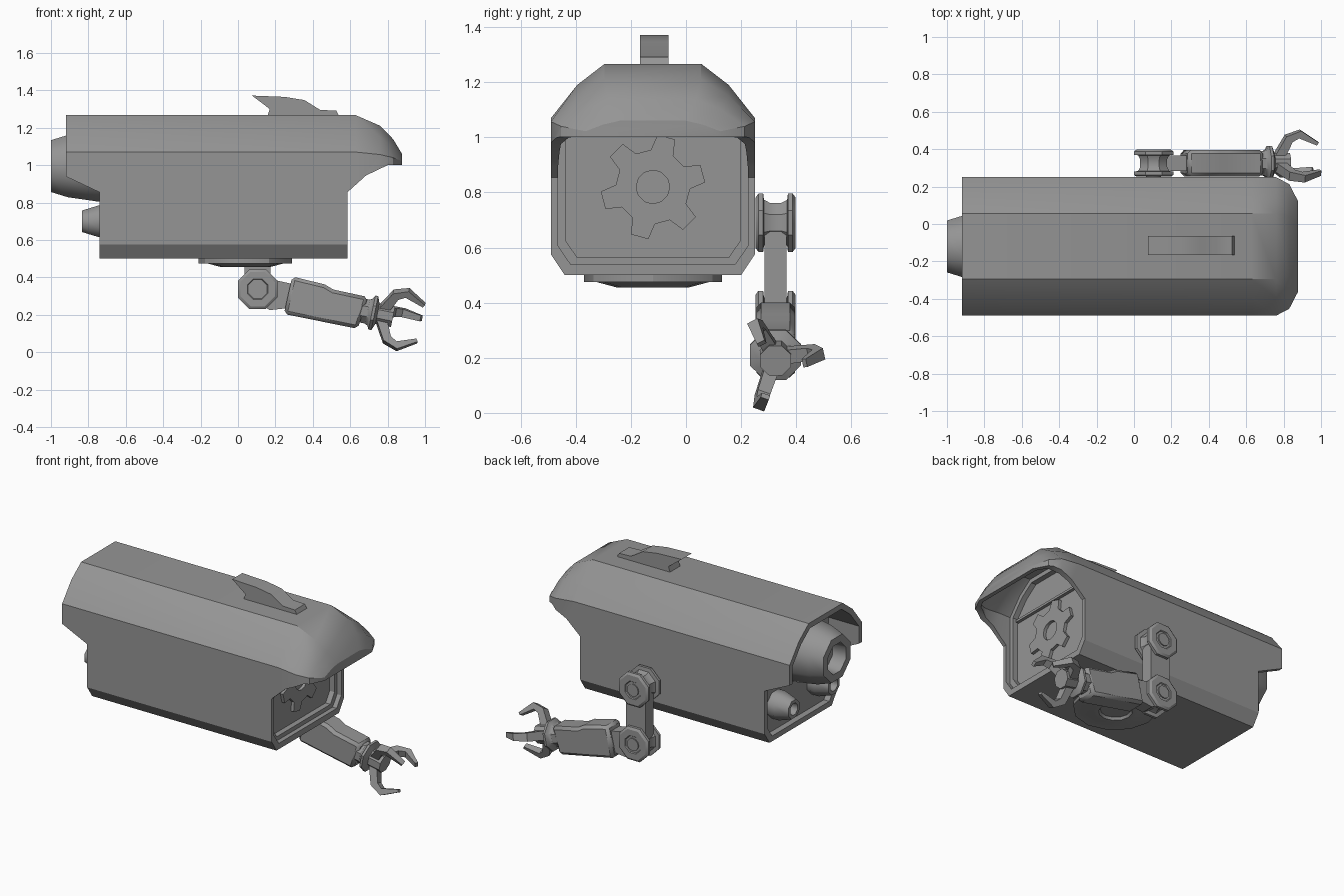
import bpy, bmesh
from math import cos, sin, pi, radians
from mathutils import Vector

if "Cube" in bpy.data.objects:
    bpy.data.objects.remove(bpy.data.objects["Cube"])

grey = bpy.data.materials.new("plain_grey")
grey.use_nodes = True
COLOUR = (0.3, 0.3, 0.3, 1)
grey.diffuse_color = COLOUR
grey.node_tree.nodes["Principled BSDF"].inputs["Base Color"].default_value = COLOUR

MID = -0.12    # centre line of the body
ARM = 0.325    # centre line of the arm


def loft(name, rings, smooth=30, closed=False):
    """Skin equal-sized rings; cap the ends, or join last to first."""
    bm = bmesh.new()
    rows = [[bm.verts.new(p) for p in ring] for ring in rings]
    pairs = list(zip(rows, rows[1:]))
    if closed:
        pairs.append((rows[-1], rows[0]))
    else:
        bm.faces.new(rows[0])
        bm.faces.new(rows[-1])
    n = len(rows[0])
    for a, b in pairs:
        for i in range(n):
            j = (i + 1) % n
            bm.faces.new((a[i], a[j], b[j], b[i]))
    bmesh.ops.recalc_face_normals(bm, faces=bm.faces)
    mesh = bpy.data.meshes.new(name)
    bm.to_mesh(mesh)
    bm.free()
    mesh.materials.append(grey)
    ob = bpy.data.objects.new(name, mesh)
    bpy.context.collection.objects.link(ob)
    shade(ob, smooth)
    return ob


def shade(ob, angle):
    bpy.ops.object.select_all(action="DESELECT")
    ob.select_set(True)
    bpy.context.view_layer.objects.active = ob
    bpy.ops.object.shade_smooth_by_angle(angle=radians(angle))


def prism(name, outline, y, half):
    """Extrude an x-z outline sideways."""
    return loft(name, [[(px, y + s * half, pz) for px, pz in outline] for s in (-1, 1)])


def lathe(name, profile, centre, axis, sides=8, smooth=30):
    """Turn (distance along axis, radius) pairs around an axis."""
    axis = Vector(axis).normalized()
    side = axis.orthogonal().normalized()
    up = axis.cross(side)
    turns = [2 * pi * (i + 0.5) / sides for i in range(sides)]
    rings = [[Vector(centre) + axis * d + (side * cos(t) + up * sin(t)) * r for t in turns]
             for d, r in profile]
    return loft(name, rings, smooth)


def combine(ob, cutter, operation):
    mod = ob.modifiers.new(operation, "BOOLEAN")
    mod.operation = operation
    mod.solver = "EXACT"
    mod.object = cutter
    bpy.context.view_layer.objects.active = ob
    bpy.ops.object.modifier_apply(modifier=mod.name)
    bpy.data.objects.remove(cutter)


# Body cross-section: right half, then mirrored
HALF = [(0.32, 0.5), (0.37, 0.575), (0.37, 1.07), (0.275, 1.19), (0.175, 1.267)]
SECTION = HALF + [(-y, z) for y, z in reversed(HALF)]


def section(x, wide=1, top=1, shrink_y=1, shrink_z=1):
    ring = []
    for y, z in SECTION:
        if z > 1.01:
            z = 1.01 + (z - 1.01) * top
        ring.append((x, MID + y * wide * shrink_y, 0.88 + (z - 0.88) * shrink_z))
    return ring


# Body shell with a rounded nose hood, trimmed to its side outline
body = loft("body_shell", [section(-0.92), section(0.63), section(0.76, 1, 0.78),
                           section(0.83, 0.9, 0.5), section(0.876, 0.66, 0.2)])
outline = [(-1, 1.4), (1, 1.4), (1, 1.005), (0.8, 1.0), (0.685, 0.945), (0.585, 0.855),
           (0.585, 0.4), (-0.74, 0.4), (-0.74, 0.855), (-0.921, 0.94), (-1, 0.97)]
combine(body, prism("trim", outline, MID, 1), "INTERSECT")
cavity = [section(x, w, t, 0.93, 0.9) for x, w, t in
          ((0.555, 1, 1), (0.63, 1, 1), (0.75, 0.97, 0.72), (0.82, 0.85, 0.4), (0.85, 0.7, 0.2))]
combine(body, loft("front_cavity", cavity), "DIFFERENCE")
combine(body, loft("panel_recess", [section(x, 1, 1, 0.86, 0.83) for x in (0.52, 0.6)]),
        "DIFFERENCE")
combine(body, loft("rear_cavity", [section(x, 1, 1, 0.92, 0.91) for x in (-1.1, -0.7)]),
        "DIFFERENCE")
shade(body, 45)
for edge in body.data.edges:   # crisp lower chamfers
    if all(body.data.vertices[v].co.z < 0.6 for v in edge.vertices):
        edge.use_edge_sharp = True

# Gear emblem plate on the front panel, with a round hole
gear_out, gear_in = [], []
for tooth in range(6):
    for offset, radius in ((-18, 0.135), (-10, 0.19), (10, 0.19), (18, 0.135)):
        a = radians(15 + 60 * tooth + offset)
        gear_out.append((MID + radius * cos(a), 0.82 + radius * sin(a)))
        gear_in.append((MID + 0.06 * cos(a), 0.82 + 0.06 * sin(a)))
loft("gear_plate", [[(x, y, z) for y, z in ring] for ring, x in
     ((gear_out, 0.515), (gear_out, 0.54), (gear_in, 0.54), (gear_in, 0.515))], closed=True)
prism("panel_bar", [(0.515, 1.01), (0.54, 1.01), (0.54, 1.025), (0.515, 1.025)], MID, 0.31)

# Rear nozzles
lathe("main_nozzle", [(0, 0.205), (0.06, 0.205), (0.22, 0.18), (0.31, 0.15), (0.31, 0.1),
                      (0.22, 0.09)], (-0.69, MID, 0.995), (-1, 0, 0), 8, 50)
for label, y in (("left", 0.085), ("right", -0.325)):
    lathe(label + "_small_nozzle", [(0, 0.09), (0.06, 0.09), (0.145, 0.062), (0.145, 0.04),
                                    (0.1, 0.035)], (-0.69, y, 0.7), (-1, 0, 0), 8, 50)

# Round hatch under the body
lathe("belly_hatch", [(-0.02, 0.25), (0.025, 0.25), (0.025, 0.205), (0.045, 0.13),
                      (0.045, 0.1), (0.03, 0.09)], (0.04, MID, 0.5), (0, 0, -1), 12)

# Fin on the roof
prism("roof_fin", [(0.155, 1.255), (0.17, 1.3), (0.075, 1.372), (0.25, 1.365), (0.355, 1.348),
                   (0.44, 1.295), (0.525, 1.292), (0.545, 1.255)], MID + 0.005, 0.052)

# Arm joints: spools with flanges, waist and hub caps
HALF_SPOOL = [(-0.066, 0.04), (-0.066, 0.055), (-0.072, 0.06), (-0.072, 0.1), (-0.062, 0.115),
              (-0.045, 0.115), (-0.042, 0.09), (-0.02, 0.078)]
SPOOL = HALF_SPOOL + [(-d, r) for d, r in reversed(HALF_SPOOL)]
for label, z in (("shoulder", 0.69), ("elbow", 0.337)):
    lathe(label + "_joint", SPOOL, (0.105, ARM, z), (0, 1, 0))
    lathe(label + "_hub", [(-0.073, 0.04), (0.073, 0.04)], (0.105, ARM, z), (0, 1, 0), 12)
prism("upper_arm", [(0.035, 0.337), (0.175, 0.337), (0.175, 0.69), (0.035, 0.69)], ARM, 0.04)
prism("forearm_neck", [(0.1, 0.4), (0.187, 0.388), (0.29, 0.365), (0.26, 0.235),
                       (0.17, 0.225), (0.1, 0.27)], ARM, 0.042)

# Forearm with chamfered rims
forearm = prism("forearm", [(0.29, 0.405), (0.465, 0.362), (0.51, 0.335), (0.695, 0.295),
                            (0.64, 0.125), (0.245, 0.205)], ARM, 0.07)
bevel = forearm.modifiers.new("chamfer", "BEVEL")
bevel.width = 0.018
bevel.segments = 1
bevel.angle_limit = radians(60)

# Wrist and palm along the forearm axis
palm = Vector((0.775, ARM, 0.2))
along = Vector((0.98, 0, -0.2)).normalized()
across = Vector((0, 1, 0))
above = along.cross(across) * -1
if above.z < 0:
    above = -above
lathe("wrist", [(-0.13, 0.07), (-0.085, 0.07), (-0.07, 0.08), (-0.06, 0.1), (-0.045, 0.1),
                (-0.03, 0.06), (0.055, 0.06)], palm, along)

# Three bent claws around the palm
CLAW = [(-0.03, 0.04), (0.03, 0.15), (0.11, 0.18), (0.21, 0.115), (0.2, 0.1),
        (0.1, 0.14), (0.065, 0.12), (0.03, 0.04)]
for number, angle in enumerate((12, 118, 250), 1):
    a = radians(angle)
    outward = across * cos(a) + above * sin(a)
    sideways = along.cross(outward)
    loft("claw_%d" % number,
         [[palm + along * u + outward * r + sideways * s * (0.028 - 0.06 * max(u, 0))
           for u, r in CLAW] for s in (-1, 1)])
